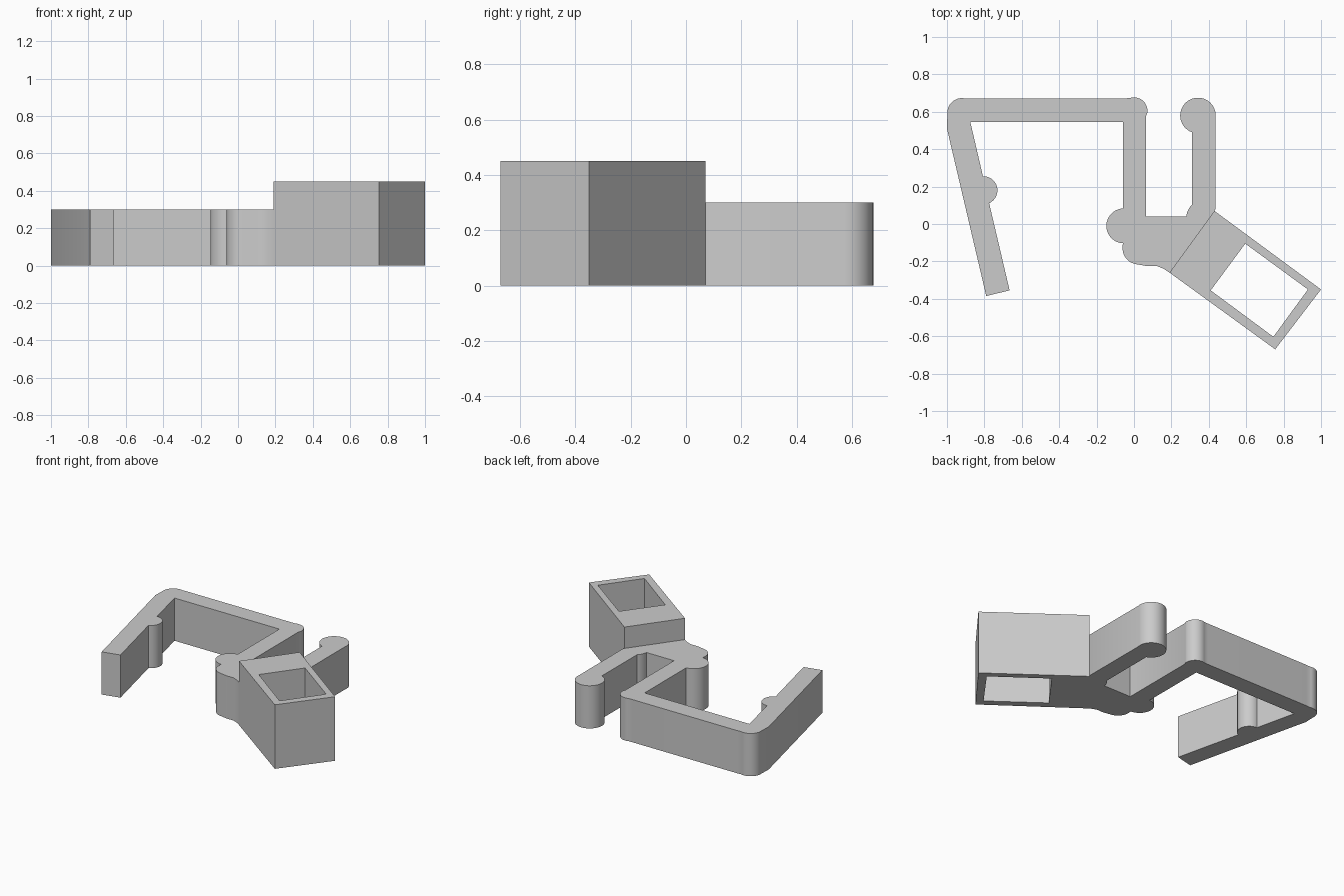
import bpy, bmesh, math

cube = bpy.data.objects.get("Cube")
if cube:
    bpy.data.objects.remove(cube, do_unlink=True)

grey = bpy.data.materials.new("plain grey")
grey.use_nodes = True
colour = (0.6, 0.6, 0.6, 1)
grey.diffuse_color = colour
grey.node_tree.nodes["Principled BSDF"].inputs["Base Color"].default_value = colour

CLIP_H, SOCKET_H = 0.30, 0.45
SEAM_LOW, SEAM_TOP = (0.19, -0.26), (0.43, 0.07)


def arc(cx, cy, r, start, end, steps=20):
    """Points on a circle from start to end, in degrees."""
    angles = [math.radians(start + (end - start) * i / steps) for i in range(steps + 1)]
    return [(cx + r * math.cos(a), cy + r * math.sin(a)) for a in angles]


def ring(bm, points, z):
    return [bm.verts.new((x, y, z)) for x, y in points]


def walls(bm, low, high, skip_last=False):
    n = len(low)
    for i in range(n - 1 if skip_last else n):
        j = (i + 1) % n
        bm.faces.new((low[i], low[j], high[j], high[i]))


def finish(bm, name):
    bm.normal_update()
    mesh = bpy.data.meshes.new(name)
    bm.to_mesh(mesh)
    bm.free()
    mesh.materials.append(grey)
    obj = bpy.data.objects.new(name, mesh)
    bpy.context.collection.objects.link(obj)
    bpy.ops.object.select_all(action="DESELECT")
    obj.select_set(True)
    bpy.context.view_layer.objects.active = obj
    bpy.ops.object.shade_smooth_by_angle(angle=math.radians(30))


# Clip outline, counter-clockwise from the socket seam
outline = [SEAM_TOP, (0.435, 0.08)]
outline += arc(0.342, 0.58, 0.095, -12, 250, 32)          # short arm knob
outline += [(0.31, 0.49)]
outline += arc(0.37, 0.035, 0.09, 132, 177, 8)            # inner fillet
outline += [(0.065, 0.04), (0.065, 0.58)]
outline += arc(0.0, 0.605, 0.072, -10, 110)               # upper corner
outline += [(-0.05, 0.672), (-0.87, 0.672)]
outline += arc(-0.92, 0.595, 0.078, 75, 185)              # far corner
outline += [(-1.0, 0.51), (-0.79, -0.385), (-0.665, -0.355)]
outline += arc(-0.805, 0.18, 0.075, -66, 92)              # long arm bump
outline += [(-0.875, 0.545), (-0.06, 0.545)]
outline += arc(-0.055, -0.01, 0.093, 93, 267, 24)         # side knob
outline += arc(0.025, -0.13, 0.086, 180, 265, 12)         # lower corner
outline += [(0.07, -0.225), (0.12, -0.224), (0.16, -0.24), SEAM_LOW]

# Clip body, left open where it runs into the socket
bm = bmesh.new()
low, high = ring(bm, outline, 0), ring(bm, outline, CLIP_H)
walls(bm, low, high, skip_last=True)
bm.faces.new(high)
bm.faces.new(low[::-1])
finish(bm, "clip_body")

# Rectangular socket with an open slot through it
outer = [SEAM_TOP, SEAM_LOW, (0.755, -0.67), (1.0, -0.35)]
inner = [(0.595, -0.105), (0.41, -0.355), (0.745, -0.603), (0.93, -0.35)]
bm = bmesh.new()
out_low, out_high = ring(bm, outer, 0), ring(bm, outer, SOCKET_H)
in_low, in_high = ring(bm, inner, 0), ring(bm, inner, SOCKET_H)
walls(bm, out_low[1:] + out_low[:1], out_high[1:] + out_high[:1], skip_last=True)
walls(bm, in_high, in_low)
walls(bm, out_high, in_high)
walls(bm, in_low, out_low)
# step above the clip
step = ring(bm, outer[:2], CLIP_H)
bm.faces.new((step[0], step[1], out_high[1], out_high[0]))
finish(bm, "socket")
